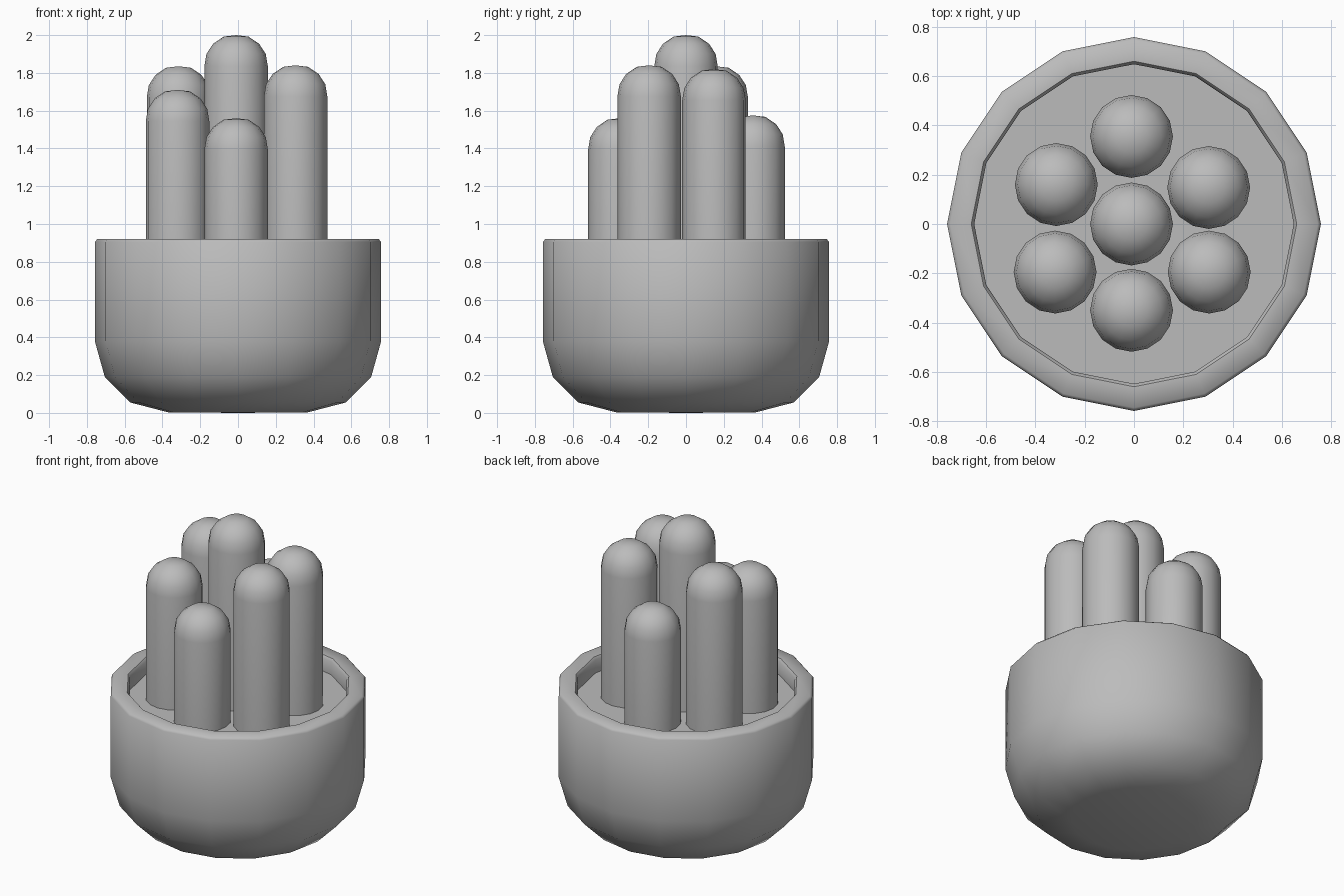
import bpy
import bmesh
import math
from mathutils import Matrix, Vector

cube = bpy.data.objects.get("Cube")
if cube:
    bpy.data.objects.remove(cube, do_unlink=True)


def make_material(name, color):
    mat = bpy.data.materials.new(name)
    mat.use_nodes = True
    mat.diffuse_color = color
    mat.node_tree.nodes["Principled BSDF"].inputs["Base Color"].default_value = color
    return mat


grey = make_material("plain grey", (0.5, 0.5, 0.5, 1))
SIDES = 16


def lathe(name, profile, location=(0, 0, 0), smooth_angle=50):
    """Spin a (radius, height) profile about z; ends on the axis close it."""
    bm = bmesh.new()
    verts = [bm.verts.new((r, 0, z)) for r, z in profile]
    edges = [bm.edges.new(pair) for pair in zip(verts, verts[1:])]
    bmesh.ops.spin(bm, geom=verts + edges, cent=(0, 0, 0), axis=(0, 0, 1),
                   angle=math.tau, steps=SIDES, use_merge=True)
    bmesh.ops.remove_doubles(bm, verts=bm.verts, dist=0.0005)
    bmesh.ops.recalc_face_normals(bm, faces=bm.faces)
    mesh = bpy.data.meshes.new(name)
    bm.to_mesh(mesh)
    bm.free()
    mesh.materials.append(grey)
    obj = bpy.data.objects.new(name, mesh)
    obj.location = location
    bpy.context.collection.objects.link(obj)
    bpy.ops.object.select_all(action='DESELECT')
    obj.select_set(True)
    bpy.context.view_layer.objects.active = obj
    bpy.ops.object.shade_smooth_by_angle(angle=math.radians(smooth_angle))
    return obj


SOIL = 0.82

# Rounded bowl with a softened rim, recessed inside
lathe("pot", [(0, 0), (0.37, 0.003), (0.57, 0.055), (0.705, 0.19),
              (0.758, 0.38), (0.758, 0.905), (0.745, 0.92), (0.66, 0.92),
              (0.648, 0.905), (0.648, SOIL), (0, SOIL)])

# Upright stems with domed tips: x, y, top height
stems = {
    "centre_stem": (-0.01, 0.0, 2.0),
    "front_stem": (-0.01, -0.35, 1.56),
    "back_stem": (-0.01, 0.355, 1.575),
    "front_left_stem": (0.305, -0.195, 1.84),
    "back_left_stem": (0.303, 0.148, 1.82),
    "front_right_stem": (-0.32, -0.195, 1.71),
    "back_right_stem": (-0.315, 0.16, 1.835),
}
dome = [(0.168, 0.165), (0.157, 0.1), (0.122, 0.046), (0.066, 0.008), (0, 0)]
for name, (x, y, top) in stems.items():
    profile = [(0, SOIL - 0.01), (0.168, SOIL - 0.01)]
    profile += [(r, top - drop) for r, drop in dome]
    lathe(name, profile, (x, y, 0))
